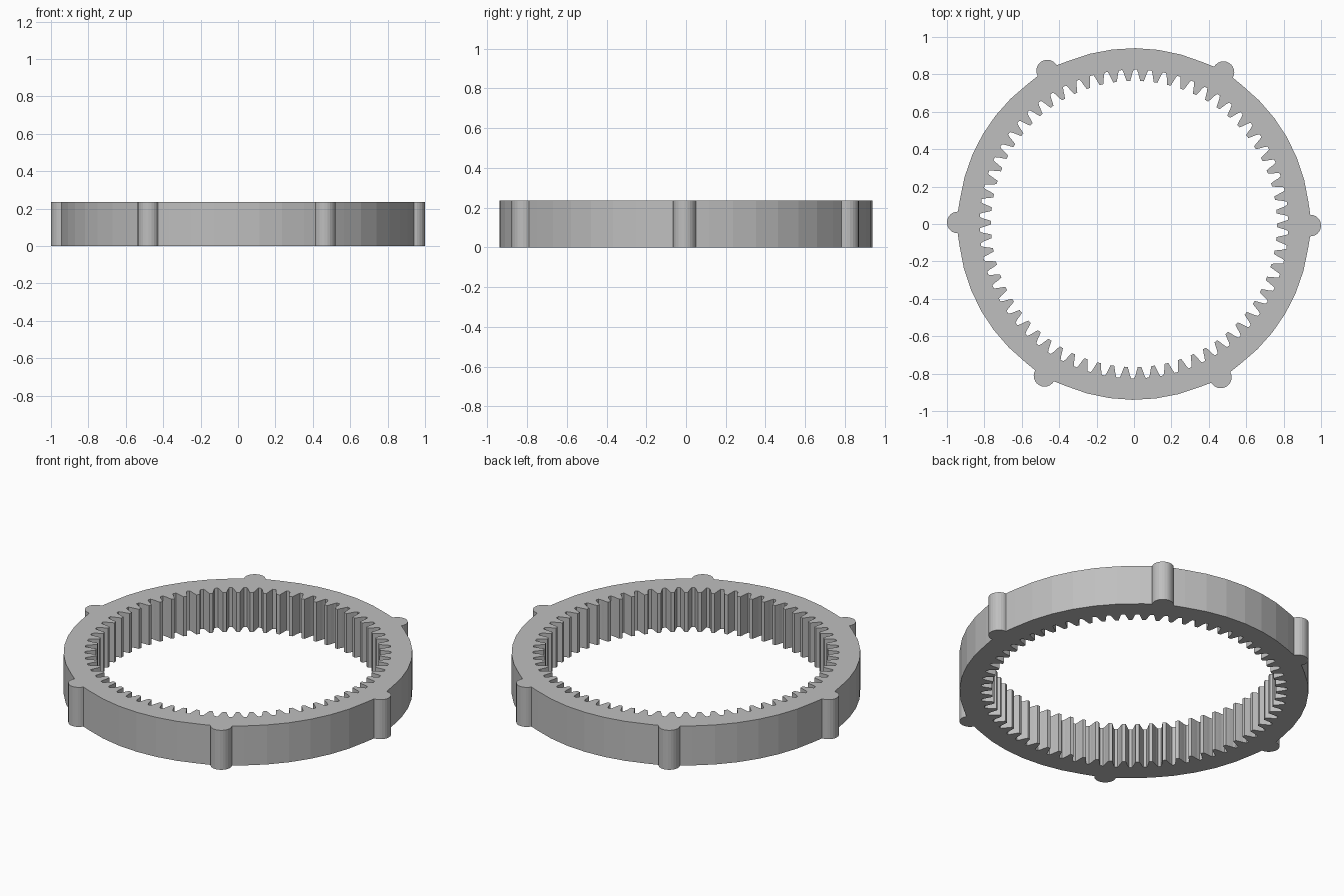
import bpy
import bmesh
from math import cos, sin, pi, radians
from mathutils import Vector

HEIGHT = 0.235
RING_R = 0.94
LUG_R = 0.058
LUG_COUNT = 6
TEETH = 66
ROOT_R, TIP_R = 0.825, 0.765
TURN = radians(-0.5)

cube = bpy.data.objects.get("Cube")
if cube:
    bpy.data.objects.remove(cube, do_unlink=True)


def polar(radius, angle):
    return Vector((radius * cos(angle), radius * sin(angle), 0))


def outer_outline():
    """Round rim with half-round lugs spaced evenly about it."""
    points = []
    sector = 2 * pi / LUG_COUNT
    for i in range(LUG_COUNT):
        a = TURN + i * sector
        centre = polar(RING_R + 0.002, a)
        for k in range(13):
            points.append(centre + polar(LUG_R, a + pi * (k / 12 - 0.5)))
        for k in range(1, 8):
            points.append(polar(RING_R, a + sector * k / 8))
    return points


def inner_outline():
    """Internal gear teeth, each tapering toward the centre."""
    # position across one pitch from the root centre, and radius
    middle = (ROOT_R + TIP_R) / 2
    half = [(0.11, ROOT_R), (0.20, middle + 0.013),
            (0.27, middle - 0.007), (0.37, TIP_R)]
    profile = [(-p, r) for p, r in reversed(half)] + half
    pitch = 2 * pi / TEETH
    return [polar(r, TURN + pi / 2 + (i + p) * pitch)
            for i in range(TEETH) for p, r in profile]


def add_loop(bm, points):
    verts = [bm.verts.new(p) for p in points]
    return [bm.edges.new((v, verts[(i + 1) % len(verts)]))
            for i, v in enumerate(verts)]


# Ring gear: fill between both outlines, then raise to full height
bm = bmesh.new()
edges = add_loop(bm, outer_outline()) + add_loop(bm, inner_outline())
bmesh.ops.triangle_fill(bm, use_beauty=True, use_dissolve=False, edges=edges)
raised = bmesh.ops.extrude_face_region(bm, geom=bm.faces[:], use_keep_orig=True)
top = [g for g in raised["geom"] if isinstance(g, bmesh.types.BMVert)]
bmesh.ops.translate(bm, verts=top, vec=(0, 0, HEIGHT))
bmesh.ops.recalc_face_normals(bm, faces=bm.faces[:])
mesh = bpy.data.meshes.new("ring_gear")
bm.to_mesh(mesh)
bm.free()

ring = bpy.data.objects.new("ring_gear", mesh)
bpy.context.collection.objects.link(ring)

# Plain grey finish
grey = bpy.data.materials.new("plain_grey")
grey.use_nodes = True
colour = (0.52, 0.52, 0.52, 1)
grey.diffuse_color = colour
grey.node_tree.nodes["Principled BSDF"].inputs["Base Color"].default_value = colour
mesh.materials.append(grey)
